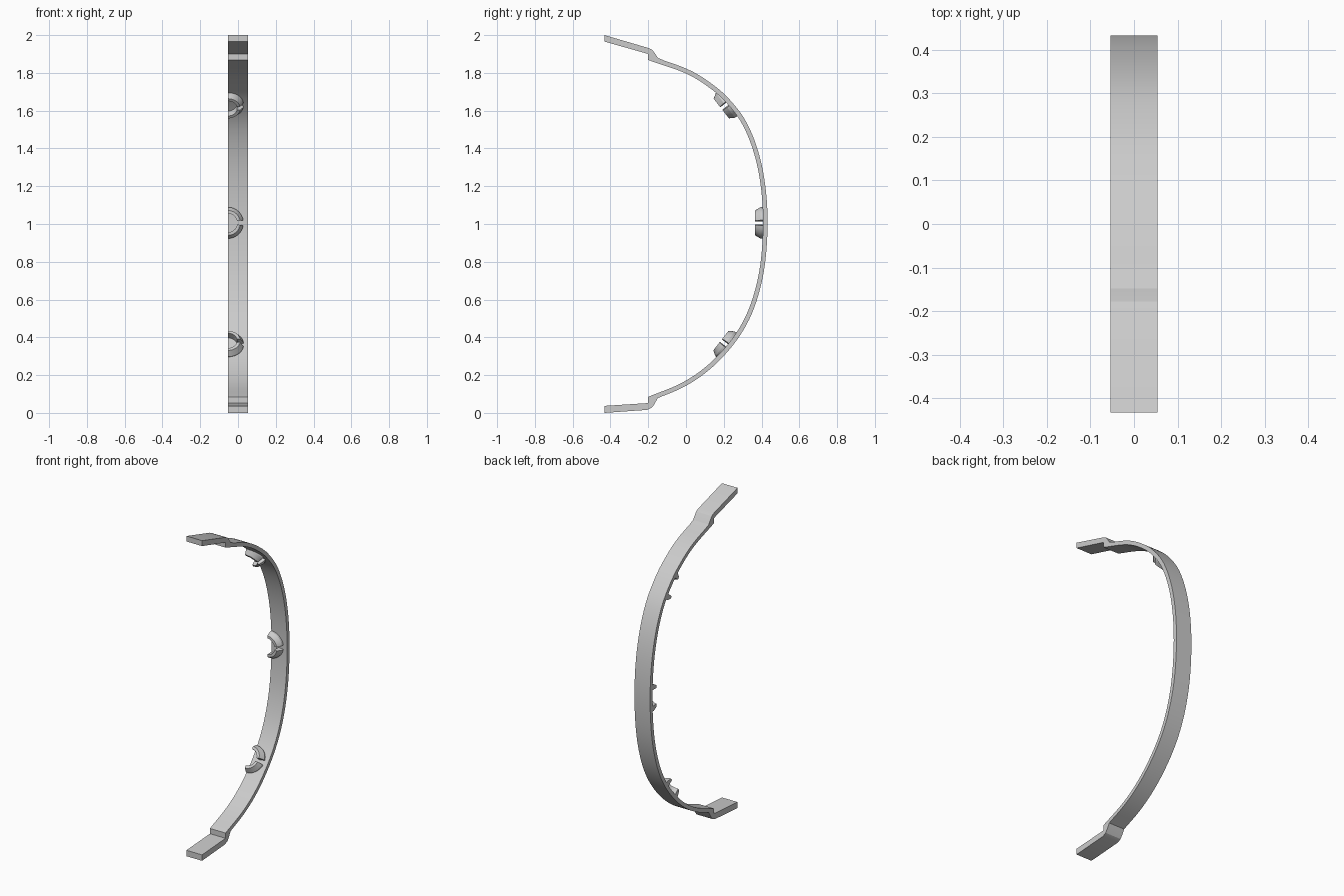
import bpy
import bmesh
import math
from mathutils import Vector

cube = bpy.data.objects.get("Cube")
if cube:
    bpy.data.objects.remove(cube, do_unlink=True)

HALF_WIDTH = 0.054
THICK = 0.024

grey = bpy.data.materials.new("plain grey")
grey.use_nodes = True
grey.diffuse_color = (0.6, 0.6, 0.6, 1)
grey.node_tree.nodes["Principled BSDF"].inputs["Base Color"].default_value = (0.6, 0.6, 0.6, 1)


def finish(name, bm):
    """Turn a bmesh into a shaded, coloured object."""
    bmesh.ops.recalc_face_normals(bm, faces=bm.faces)
    mesh = bpy.data.meshes.new(name)
    bm.to_mesh(mesh)
    bm.free()
    mesh.materials.append(grey)
    obj = bpy.data.objects.new(name, mesh)
    bpy.context.collection.objects.link(obj)
    bpy.ops.object.select_all(action='DESELECT')
    obj.select_set(True)
    bpy.context.view_layer.objects.active = obj
    bpy.ops.object.shade_smooth_by_angle(angle=math.radians(25))
    return obj


def spline(points, steps=5):
    """Smooth curve through the points."""
    p = [Vector(q) for q in points]
    p = [2 * p[0] - p[1]] + p + [2 * p[-1] - p[-2]]
    out = []
    for a, b, c, d in zip(p, p[1:], p[2:], p[3:]):
        for i in range(steps):
            t = i / steps
            out.append(0.5 * (2 * b + (c - a) * t + (2 * a - 5 * b + 4 * c - d) * t ** 2
                              + (3 * b - a - 3 * c + d) * t ** 3))
    return out + [p[-2]]


# Curved band: inner line (y, z) from top to bottom, offset outwards
inner = spline([(-0.2, 1.868), (0, 1.797), (0.13, 1.717), (0.22, 1.635), (0.3, 1.525),
                (0.36, 1.375), (0.396, 1.2), (0.408, 1.0), (0.394, 0.79), (0.357, 0.62),
                (0.3, 0.48), (0.215, 0.355), (0.1, 0.24), (-0.03, 0.155), (-0.2, 0.085)])
outer = []
for i, q in enumerate(inner):
    t = (inner[min(i + 1, len(inner) - 1)] - inner[max(i - 1, 0)]).normalized()
    outer.append(q + Vector((-t.y, t.x)) * THICK)
outer = [q for q in outer if q.x > -0.14]

# Stepped end tabs join the band at both ends
top_tab = [(-0.2, 1.9), (-0.432, 1.966), (-0.432, 2.0), (-0.2, 1.932),
           (-0.178, 1.921), (-0.162, 1.9), (-0.148, 1.879)]
bottom_tab = [(-0.15, 0.078), (-0.165, 0.05), (-0.18, 0.028), (-0.205, 0.016),
              (-0.432, 0), (-0.432, 0.037), (-0.2, 0.052)]
outline = top_tab + [tuple(q) for q in outer] + bottom_tab + [tuple(q) for q in reversed(inner)]

bm = bmesh.new()
face = bm.faces.new([bm.verts.new((-HALF_WIDTH, y, z)) for y, z in outline])
side = bmesh.ops.extrude_face_region(bm, geom=[face], use_keep_orig=True)
bmesh.ops.translate(bm, vec=(2 * HALF_WIDTH, 0, 0),
                    verts=[v for v in side["geom"] if isinstance(v, bmesh.types.BMVert)])
finish("curved_band", bm)

# Snap clips: a half ring split into two quarter arcs, section as (radius, height)
SECTION = [(0.05, -0.006), (0.083, -0.006), (0.083, 0.014), (0.066, 0.042), (0.05, 0.042)]


def clip_arc(name, centre, tilt, sign):
    along = Vector((0, -math.sin(tilt), math.cos(tilt)))
    inward = Vector((0, -math.cos(tilt), -math.sin(tilt)))
    origin = Vector((-HALF_WIDTH, *centre))
    start, segs = 0.17, 10
    bm = bmesh.new()
    rings = []
    for i in range(segs + 1):
        a = start + (math.pi / 2 - start) * i / segs
        rings.append([bm.verts.new(origin + Vector((r * math.cos(a), 0, 0))
                                   + along * (sign * r * math.sin(a)) + inward * h)
                      for r, h in SECTION])
    n = len(SECTION)
    for r0, r1 in zip(rings, rings[1:]):
        for k in range(n):
            bm.faces.new((r0[k], r0[(k + 1) % n], r1[(k + 1) % n], r1[k]))
    bm.faces.new(rings[0])
    bm.faces.new(rings[-1])
    finish(name, bm)


for label, centre, tilt in (("top", (0.22, 1.637), 0.66),
                            ("middle", (0.408, 1.006), 0.0),
                            ("bottom", (0.218, 0.357), -0.66)):
    clip_arc(label + "_clip_upper_arc", centre, tilt, 1)
    clip_arc(label + "_clip_lower_arc", centre, tilt, -1)
